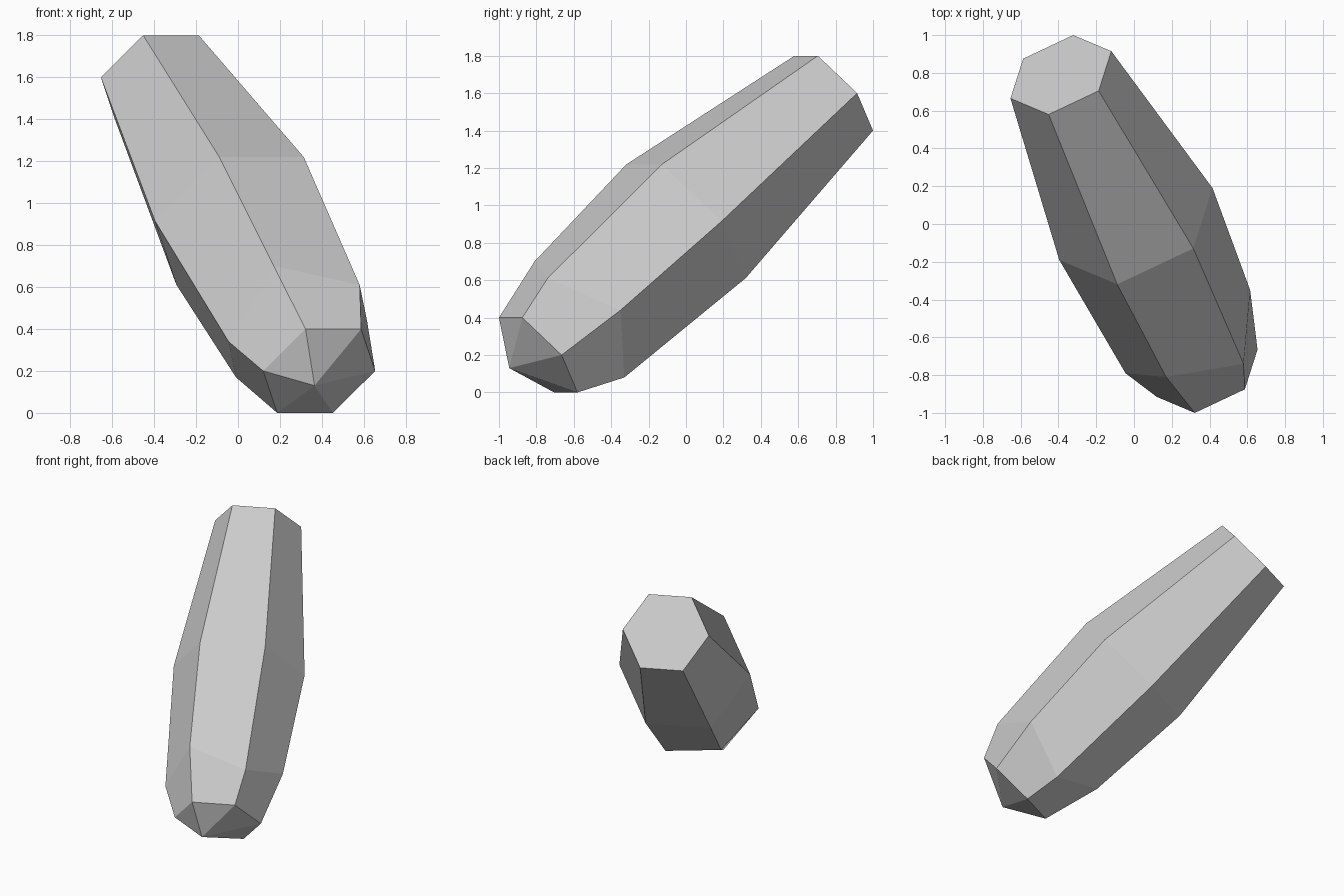
import bpy, bmesh
from mathutils import Vector

cube = bpy.data.objects.get("Cube")
if cube:
    bpy.data.objects.remove(cube, do_unlink=True)

# One plain grey material
grey = bpy.data.materials.new("stone grey")
grey.use_nodes = True
colour = (0.6, 0.6, 0.6, 1)
grey.diffuse_color = colour
grey.node_tree.nodes["Principled BSDF"].inputs["Base Color"].default_value = colour


def hex_ring(bm, centre, a, b, c):
    """Six-sided ring: three corner offsets and their opposites."""
    half = [Vector(p) for p in (c, a, b)]
    offsets = half + [-p for p in half]
    return [bm.verts.new(Vector(centre) + p) for p in offsets]


bm = bmesh.new()

# Cross-sections from the flat upper end down to the pointed lower end
end = ((0.2, -0.085, 0.2), (-0.065, -0.21, 0.2), (0.267, 0.125, 0))
middle = [Vector(p) * 1.52 for p in end]
shoulder = ((0.295, -0.17, 0.22), (-0.115, -0.24, 0.31), (0.33, 0.22, 0.05))
rings = [
    hex_ring(bm, (-0.387, 0.79, 1.6), *end),
    hex_ring(bm, (0.01, 0, 0.915), *middle),
    hex_ring(bm, (0.285, -0.57, 0.39), *shoulder),
    hex_ring(bm, (0.387, -0.79, 0.2), *end),
]

# Long facets
for upper, lower in zip(rings, rings[1:]):
    for i in range(6):
        j = (i + 1) % 6
        bm.faces.new((upper[i], upper[j], lower[j], lower[i]))

# Flat cap and off-centre point
bm.faces.new(rings[0])
tip = bm.verts.new((0.365, -0.945, 0.13))
for i in range(6):
    bm.faces.new((rings[-1][i], rings[-1][(i + 1) % 6], tip))

bmesh.ops.recalc_face_normals(bm, faces=bm.faces)
mesh = bpy.data.meshes.new("faceted_crystal")
bm.to_mesh(mesh)
bm.free()
mesh.materials.append(grey)
crystal = bpy.data.objects.new("faceted_crystal", mesh)
bpy.context.collection.objects.link(crystal)
